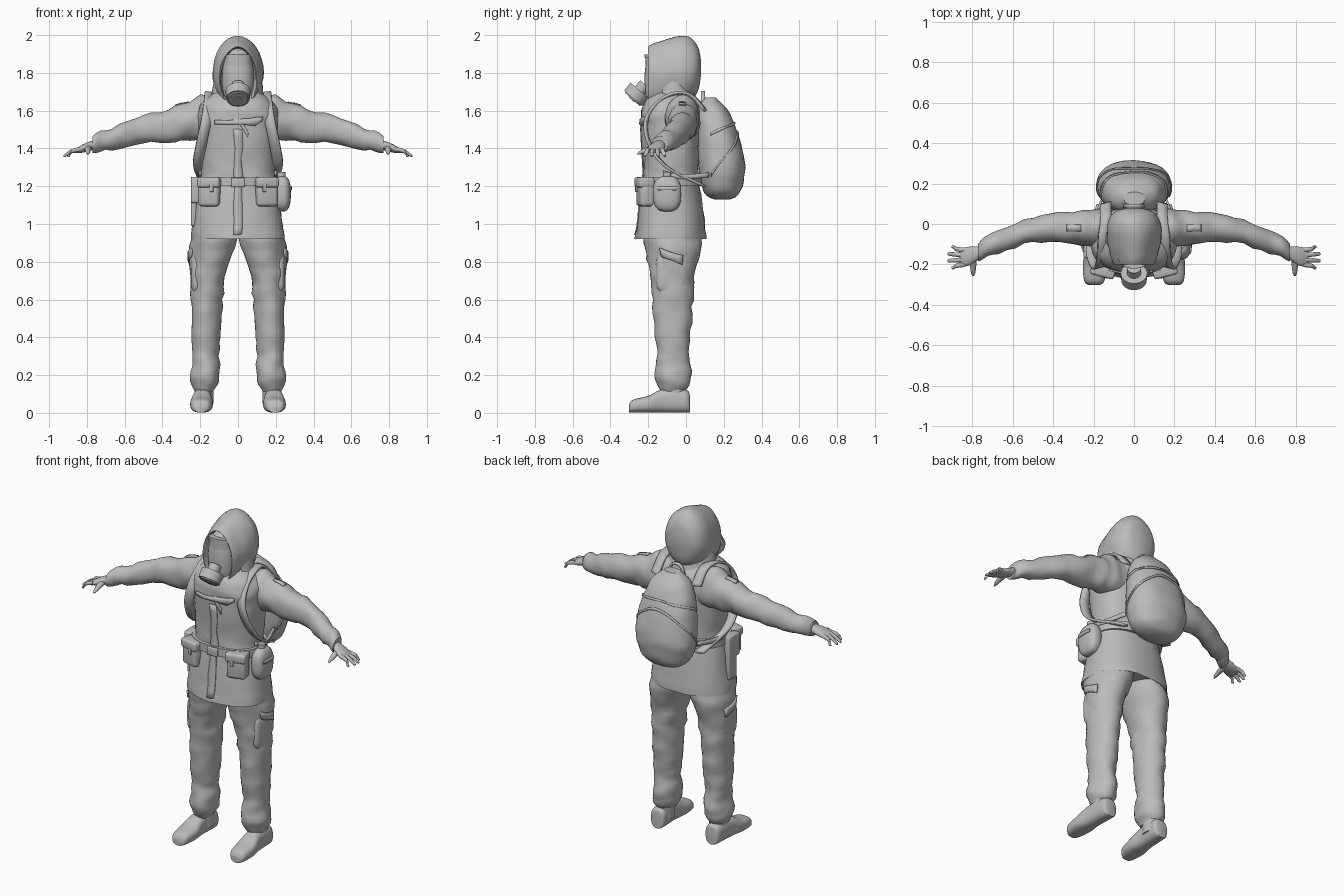
import bpy, bmesh, math
from mathutils import Vector, Matrix, noise

cube = bpy.data.objects.get("Cube")
if cube:
    bpy.data.objects.remove(cube)

shade = (.5, .5, .5, 1)
grey = bpy.data.materials.new("plain grey")
grey.use_nodes = True
grey.diffuse_color = shade
grey.node_tree.nodes["Principled BSDF"].inputs["Base Color"].default_value = shade

ACROSS, DEPTH, UP = Vector((1, 0, 0)), Vector((0, 1, 0)), Vector((0, 0, 1))


def finish(name, bm, side=1):
    """Turn a bmesh into a smooth-shaded object, mirrored for the right side."""
    bmesh.ops.scale(bm, vec=(side, 1, 1), verts=bm.verts)
    bmesh.ops.recalc_face_normals(bm, faces=bm.faces)
    mesh = bpy.data.meshes.new(name)
    bm.to_mesh(mesh)
    bm.free()
    mesh.materials.append(grey)
    part = bpy.data.objects.new(name, mesh)
    bpy.context.collection.objects.link(part)
    bpy.ops.object.select_all(action='DESELECT')
    part.select_set(True)
    bpy.context.view_layer.objects.active = part
    bpy.ops.object.shade_smooth_by_angle(angle=math.radians(40))
    return part


def spline(rows, steps=5):
    """Smooth curve through rows of numbers."""
    smooth = []
    for i in range(len(rows) - 1):
        before, start = rows[max(i - 1, 0)], rows[i]
        end, after = rows[i + 1], rows[min(i + 2, len(rows) - 1)]
        for k in range(steps):
            t = k / steps
            smooth.append([q + t / 2 * (r - p + t * (2 * p - 5 * q + 4 * r - s + t * (3 * (q - r) + s - p)))
                           for p, q, r, s in zip(before, start, end, after)])
    return smooth + [rows[-1]]


def bridge(bm, loops, closed):
    for low, high in zip(loops, loops[1:]):
        for k in range(0 if closed else 1, len(low)):
            bm.faces.new((low[k - 1], low[k], high[k], high[k - 1]))


def loft(name, along, rings, power=2.0, folds=0.0, side=1, sides=32, open_start=False):
    """Skin rounded rings (x, y, z, first radius, second radius) stacked along an axis."""
    first = DEPTH if along == ACROSS else ACROSS
    second = DEPTH if along == UP else UP
    bm = bmesh.new()
    loops = []
    for x, y, z, wide, tall in spline(rings):
        loop = []
        for k in range(sides):
            c, s = math.cos(math.tau * k / sides), math.sin(math.tau * k / sides)
            out = (first * wide * math.copysign(abs(c) ** (2 / power), c)
                   + second * tall * math.copysign(abs(s) ** (2 / power), s))
            spot = Vector((x, y, z)) + out
            ripple = noise.noise(spot * 9 + along * along.dot(spot) * 9)
            loop.append(bm.verts.new(spot + out.normalized() * folds * ripple))
        loops.append(loop)
    bridge(bm, loops, closed=True)
    bm.faces.new(loops[-1])
    if not open_start:
        bm.faces.new(loops[0])
    return finish(name, bm, side)


def blob(name, centre, size, power=2.0, side=1):
    """Rounded lump made of stacked rings."""
    x, y, z = centre
    wide, deep, tall = (s / 2 for s in size)
    rings = []
    for k in range(9):
        angle = math.pi * (k / 8 - .5) * .97
        girth = math.cos(angle) ** (2 / power)
        lift = math.copysign(abs(math.sin(angle)) ** (2 / power), angle)
        rings.append((x, y, z + tall * lift, wide * girth, deep * girth))
    return loft(name, UP, rings, power, side=side)


def ribbon(name, points, across, width, thick=.012, target=None, side=1):
    """Flat band along a path, optionally laid on another part."""
    bm = bmesh.new()
    reach = Vector(across).normalized() * width / 2
    rows = [[bm.verts.new(Vector(p) + reach * f) for f in (-1, 0, 1)] for p in spline(points)]
    bridge(bm, rows, closed=False)
    band = finish(name, bm, side)
    if target:
        wrap = band.modifiers.new("lay on surface", 'SHRINKWRAP')
        wrap.target = target
        wrap.wrap_mode = 'ABOVE_SURFACE'
        wrap.offset = thick / 3
    solid = band.modifiers.new("thickness", 'SOLIDIFY')
    solid.thickness = thick
    solid.offset = 0
    return band


def box(name, centre, size, turn=0.0, side=1):
    """Box with softened edges."""
    bm = bmesh.new()
    bmesh.ops.create_cube(bm, size=1)
    bmesh.ops.scale(bm, vec=size, verts=bm.verts)
    bmesh.ops.bevel(bm, geom=bm.edges[:], offset=min(size) / 4, segments=3, profile=.5, affect='EDGES')
    place = Matrix.Translation(centre) @ Matrix.Rotation(turn, 4, 'Z')
    bmesh.ops.transform(bm, matrix=place, verts=bm.verts)
    return finish(name, bm, side)


def disc(name, centre, facing, radius, depth):
    bm = bmesh.new()
    bmesh.ops.create_cone(bm, cap_ends=True, segments=32, radius1=radius, radius2=radius * .95, depth=depth)
    place = Matrix.Translation(centre) @ facing.to_track_quat('Z', 'Y').to_matrix().to_4x4()
    bmesh.ops.transform(bm, matrix=place, verts=bm.verts)
    return finish(name, bm)


# Jacket: height and half width, with depth in proportion
outline = [(.95, .23), (.935, .25), (1.2, .205), (1.3, .195), (1.5, .21), (1.6, .21), (1.66, .17), (1.72, .08)]
jacket = loft("jacket", UP, [(0, -.08, z, r, r * .75) for z, r in outline], power=2.4, folds=.01)
ribbon("jacket_placket", [(0, -.3, z) for z in (.95, 1.2, 1.5)], ACROSS, .05, .006, jacket)
loft("belt", UP, [(0, -.08, z, .215, .165) for z in (1.2, 1.25)], power=2.4)
box("belt_buckle", (0, -.245, 1.22), (.07, .02, .05))

# Hood, open toward the face: distance back, half width, half height
outline = [(-.14, .085, .15), (-.2, .1, .17), (-.1, .13, .19), (0, .133, .185), (.06, .095, .125), (.08, .03, .04)]
loft("hood", DEPTH, [(0, y, 1.81 + y / 5, w, h) for y, w, h in outline], power=1.88, folds=.006, open_start=True)
loft("hood_neck", UP, [(0, -.065, z, r, r * .8) for z, r in ((1.6, .18), (1.68, .14), (1.78, .125))], folds=.008)

# Mask with visor and filter
blob("mask_face", (0, -.13, 1.76), (.17, .18, .34), power=2.4)
visor_bottom, visor_top = 1.75, 1.89
loft("mask_visor", UP, [(0, -.125, z, .08, .09) for z in (visor_bottom, visor_top)], power=2.4)
for edge in (visor_bottom, visor_top):
    loft("visor_rim", UP, [(0, -.125, edge + d, .085, .095) for d in (-.008, .008)], power=2.4)
aim = Vector((0, -.66, -.75))
mouth = Vector((0, -.262, 1.685))
for name, forward, radius, depth in (("mask_mouthpiece", -.04, .035, .06), ("mask_filter", 0, .066, .055),
                                     ("filter_rim", .03, .055, .008), ("filter_plug", .033, .02, .01)):
    disc(name, mouth + aim * forward, aim, radius, depth)

# Backpack: height and half width, leaning toward the shoulders
outline = [(1.13, .06), (1.15, .12), (1.2, .16), (1.3, .185), (1.45, .17), (1.55, .145), (1.62, .11), (1.67, .05)]
pack = loft("backpack", UP, [(0, .19 - max(0, z - 1.35) / 5, z, r, r * .67) for z, r in outline],
            power=2.3, folds=.006)
for name, base, rise in (("pack_lid_edge", 1.48, .08), ("pack_pocket_edge", 1.25, .25)):
    turns = [math.pi * k / 8 for k in range(9)]
    arc = [(.19 * math.cos(a), .12 + .2 * math.sin(a), base + rise * math.sin(a)) for a in turns]
    ribbon(name, arc, UP, .014, .008, pack)
ribbon("pack_handle", [(-.05, .09, 1.62), (-.03, .09, 1.69), (.03, .09, 1.69), (.05, .09, 1.62)], DEPTH, .02)
ribbon("chest_strap", [(x, -.3, 1.54) for x in (-.15, 0, .15)], UP, .025, .01, jacket)
ribbon("chest_strap_tail", [(.02, -.3, 1.54), (.06, -.3, 1.46)], ACROSS, .02, .008, jacket)
box("chest_buckle", (0, -.23, 1.54), (.06, .02, .035))

for tag, side in (("left_", 1), ("right_", -1)):
    # Trousers with cargo pockets: height, distance outward, half width
    outline = [(1, .12, .11), (.9, .13, .122), (.75, .158, .097), (.6, .165, .085), (.4, .17, .075),
               (.28, .172, .07), (.18, .175, .077), (.11, .178, .05)]
    leg = loft(tag + "trouser_leg", UP, [(x, -.07, z, r, r * 1.25) for z, x, r in outline],
               folds=.014, side=side)
    blob(tag + "cargo_pocket", (.21, -.08, .74), (.08, .16, .22), power=3.5, side=side)
    ribbon(tag + "pocket_flap", [(.3, -.17, .85), (.3, 0, .81)], UP, .04, .01, leg, side)

    # Boots: distance back, half width, half height
    outline = [(-.302, .03, .02), (-.28, .05, .034), (-.2, .06, .044), (-.12, .05, .062), (0, .047, .06),
               (.02, .03, .045)]
    loft(tag + "boot", DEPTH, [(.185 - y / 25, y, h + .002, w, h) for y, w, h in outline], power=2.6, side=side)
    loft(tag + "boot_shaft", UP, [(.18, -.06, z, .05, .06) for z in (.05, .18)], side=side)

    # Sleeves: path out to the cuff and girth
    path = [(.1, -.02, 1.56, .09), (.2, -.02, 1.56, .092), (.3, -.02, 1.535, .08), (.5, -.03, 1.5, .065),
            (.7, -.1, 1.44, .056), (.77, -.14, 1.42, .043)]
    sleeve = loft(tag + "sleeve", ACROSS, [(x, y, z, r, r * (1.36 - x / 2)) for x, y, z, r in path],
                  folds=.016, side=side)
    ribbon(tag + "sleeve_flap", [(x, -.02, 1.7) for x in (.28, .38)], DEPTH, .06, .005, sleeve, side)

    # Hands: palm, a fan of four fingers, thumb
    loft(tag + "palm", ACROSS, [(.76, -.14, 1.42, .03, .026), (.82, -.16, 1.4, .047, .022),
                                (.865, -.165, 1.385, .04, .01)], side=side)
    for k in (-1.5, -.5, .5, 1.5):
        tip = .925 - .01 * k * k
        finger = [(.84, .024, 1.395, .012), (.88, .028, 1.385, .011), (tip - .01, .034, 1.365, .009),
                  (tip, .034, 1.36, .004)]
        loft(tag + "finger", ACROSS, [(x, k * fan - .165, z, r, r) for x, fan, z, r in finger],
             side=side, sides=12)
    thumb = [(-.16, 1.405, .02), (-.2, 1.395, .016), (-.24, 1.38, .011), (-.258, 1.37, .004)]
    loft(tag + "thumb", DEPTH, [(.795, y, z, r, r) for y, z, r in thumb], side=side, sides=12)

    # Pack straps and collar
    ribbon(tag + "pack_strap", [(.14, .1, 1.6), (.14, .03, 1.68), (.15, -.06, 1.69), (.155, -.15, 1.64),
                                (.17, -.21, 1.54), (.195, -.19, 1.42), (.21, -.1, 1.3), (.16, .1, 1.2)],
           (1, -.25, .1), .055, .014, side=side)
    ribbon(tag + "waist_strap", [(.2, -.12, 1.27), (.205, -.02, 1.25), (.16, .12, 1.26)], UP, .025, side=side)
    ribbon(tag + "collar", [(.015, -.2, 1.57), (.06, -.19, 1.62), (.12, -.13, 1.68)], (.4, -.35, -.7), .06,
           side=side)

    # Front belt pouches
    box(tag + "pouch", (.15, -.215, 1.17), (.115, .08, .155), .25, side)
    box(tag + "pouch_flap", (.15, -.22, 1.22), (.122, .085, .055), .25, side)
    box(tag + "pouch_clasp", (.14, -.26, 1.19), (.02, .015, .04), .25, side)

# Canteen on the left hip, sheath and pouch on the right
canteen = blob("canteen", (.235, -.1, 1.16), (.09, .15, .19), power=2.6)
disc("canteen_cap", (.23, -.1, 1.26), UP, .022, .03)
ribbon("canteen_band", [(.3, y, 1.19) for y in (-.16, -.1, -.04)], UP, .02, .008, canteen)
box("hip_sheath", (-.235, -.1, 1.12), (.03, .075, .26))
box("hip_pouch", (-.225, -.12, 1.18), (.05, .1, .14))
